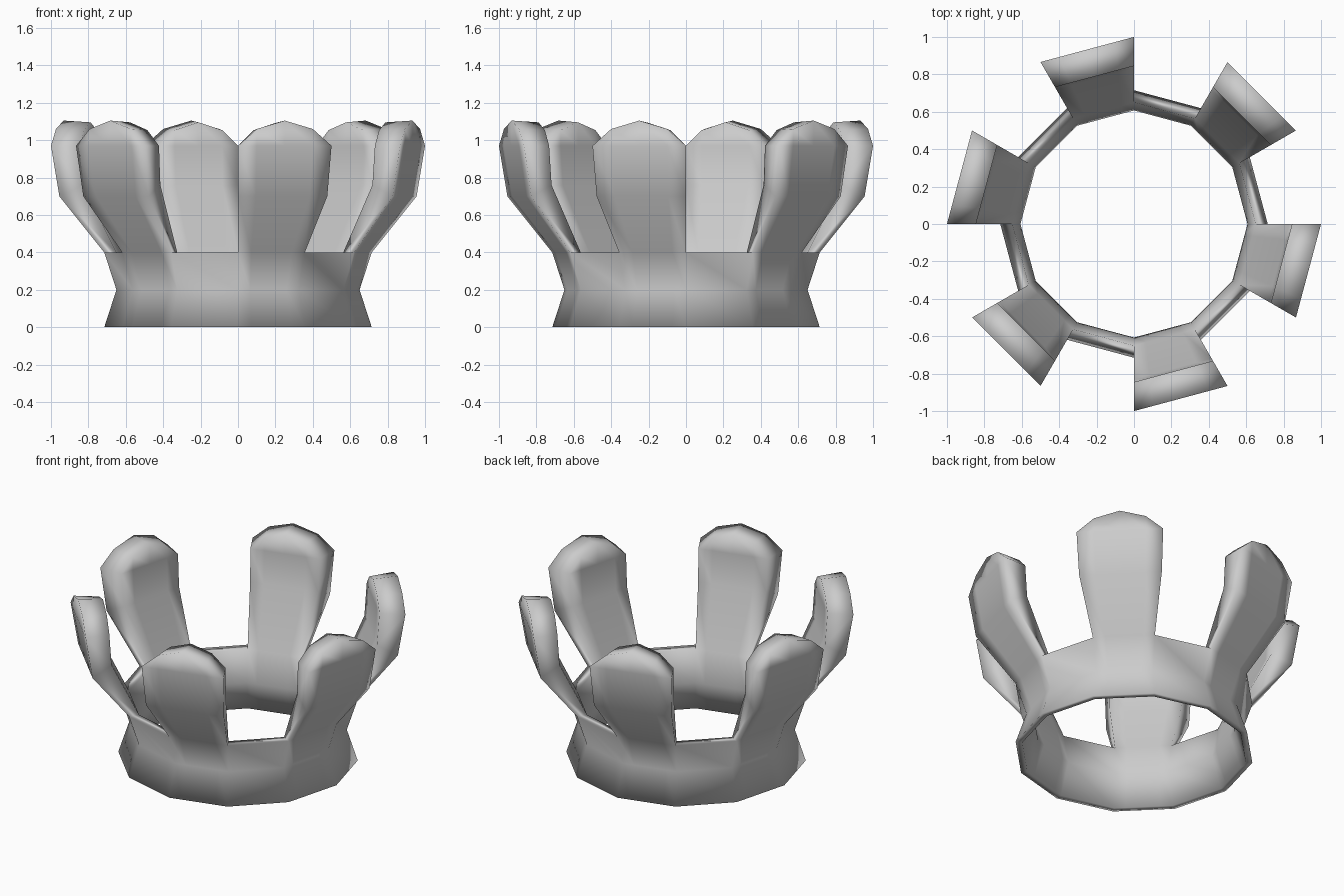
import bpy
import bmesh
from math import radians, cos, sin
from mathutils import Vector

cube = bpy.data.objects.get("Cube")
if cube:
    bpy.data.objects.remove(cube, do_unlink=True)

# One plain grey material
grey = bpy.data.materials.new("plain grey")
grey.use_nodes = True
colour = (0.6, 0.6, 0.6, 1)
grey.diffuse_color = colour
grey.node_tree.nodes["Principled BSDF"].inputs["Base Color"].default_value = colour

# Band cross-section (radius, height), from outer top down and up the inside
BAND = [(0.715, 0.4), (0.65, 0.2), (0.715, 0), (0.675, 0), (0.607, 0.2), (0.65, 0.4)]
# Position along a facet -> extra height of the rounded petal tip
TIP = {0: 0, 0.2: 0.09, 0.5: 0.135, 0.8: 0.09, 1: 0}


def petal_section(rise):
    """Petal cross-section, from inner base over the tip to outer base."""
    return [(0.65, 0.4), (0.83, 0.76), (0.845, 0.97), (0.845, 0.97 + rise * 0.93),
            (1, 0.97 + rise), (1, 0.97), (0.955, 0.7), (0.715, 0.4)]


def column(bm, section, sector, t):
    """Place a cross-section at fraction t along one straight facet."""
    a, b = radians(30 * sector), radians(30 * (sector + 1))
    way = Vector((cos(a), sin(a), 0)).lerp(Vector((cos(b), sin(b), 0)), t)
    return [bm.verts.new(way * r + Vector((0, 0, z))) for r, z in section]


def bridge(bm, first, second):
    for i in range(len(first) - 1):
        bm.faces.new((first[i], second[i], second[i + 1], first[i + 1]))


bm = bmesh.new()
for sector in range(12):
    has_petal = sector % 2 == 1
    stops = list(TIP) if has_petal else [0, 1]
    # Twelve-sided waisted band, with a flat rim between petals
    section = BAND if has_petal else BAND + BAND[:1]
    columns = [column(bm, section, sector, t) for t in stops]
    for first, second in zip(columns, columns[1:]):
        bridge(bm, first, second)
    # Flared, thick petal on every second facet
    if has_petal:
        columns = [column(bm, petal_section(TIP[t]), sector, t) for t in stops]
        for first, second in zip(columns, columns[1:]):
            bridge(bm, first, second)
        for side in (columns[0], columns[-1]):
            inner, outer = side[:3], side[:4:-1]
            for i in range(2):
                bm.faces.new((inner[i], inner[i + 1], outer[i + 1], outer[i]))

bmesh.ops.remove_doubles(bm, verts=bm.verts, dist=0.0005)
bmesh.ops.recalc_face_normals(bm, faces=bm.faces)
mesh = bpy.data.meshes.new("petal_crown")
bm.to_mesh(mesh)
bm.free()
mesh.materials.append(grey)
crown = bpy.data.objects.new("petal_crown", mesh)
bpy.context.collection.objects.link(crown)

# Soft shading over the whole shell
bpy.context.view_layer.objects.active = crown
crown.select_set(True)
bpy.ops.object.shade_smooth()
